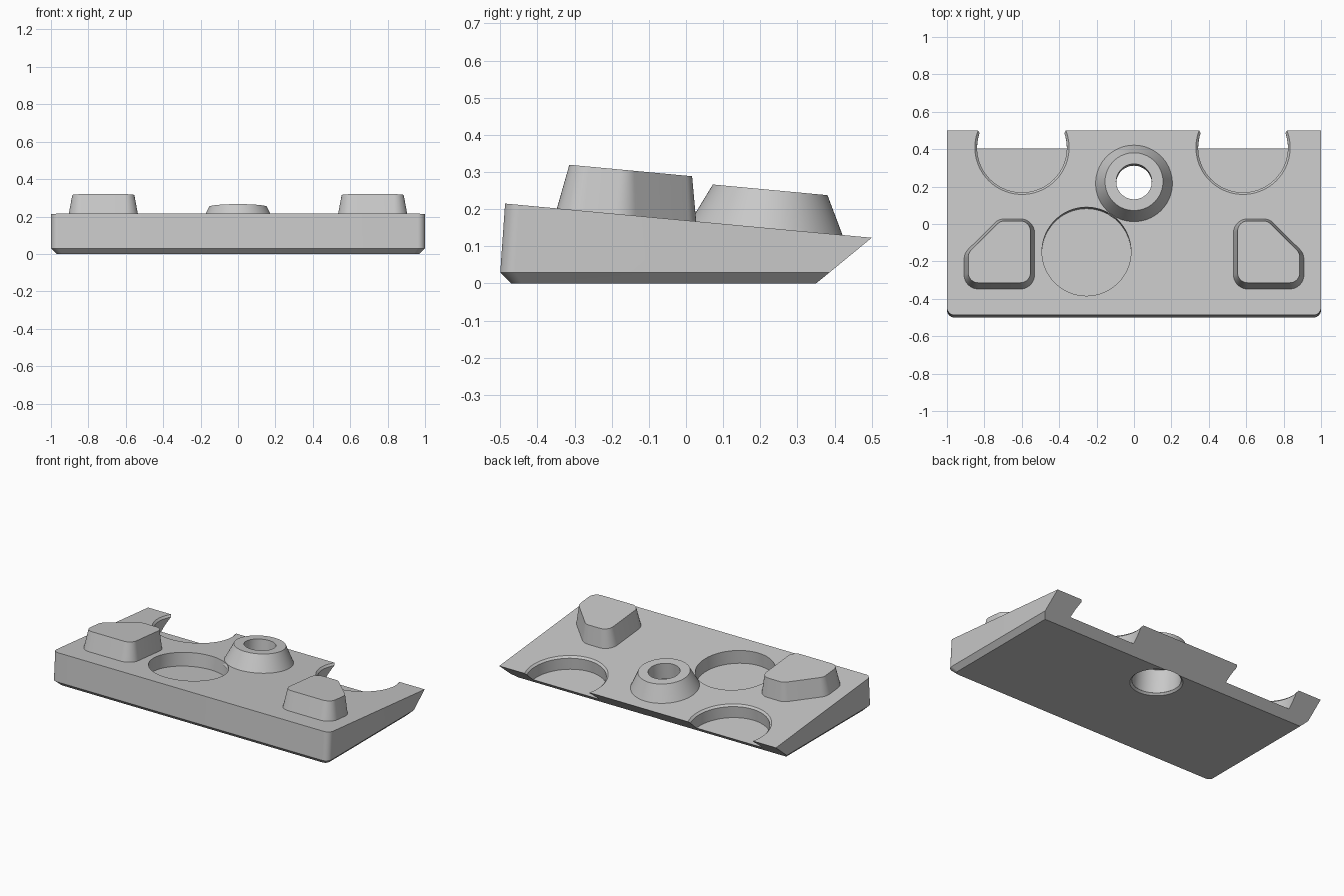
import bpy, bmesh, math
from mathutils import Matrix, Vector

if "Cube" in bpy.data.objects:
    bpy.data.objects.remove(bpy.data.objects["Cube"], do_unlink=True)

grey = bpy.data.materials.new("plain_grey")
grey.use_nodes = True
COLOUR = (0.58, 0.58, 0.58, 1)
grey.diffuse_color = COLOUR
grey.node_tree.nodes["Principled BSDF"].inputs["Base Color"].default_value = COLOUR

SLOPE = 0.0932
TILT = Matrix.Rotation(-math.atan(SLOPE), 4, "X")


def top_z(y):
    return 0.215 - (y + 0.487) * SLOPE


def on_top(x, y):
    return Matrix.Translation((x, y, top_z(y))) @ TILT


def loft(name, rings, matrix=Matrix()):
    """Skin a stack of equal-length closed rings and cap both ends."""
    bm = bmesh.new()
    loops = [[bm.verts.new(matrix @ Vector(p)) for p in ring] for ring in rings]
    for a, b in zip(loops, loops[1:]):
        for i in range(len(a)):
            j = (i + 1) % len(a)
            bm.faces.new((a[i], a[j], b[j], b[i]))
    bm.faces.new(loops[0])
    bm.faces.new(loops[-1])
    bmesh.ops.recalc_face_normals(bm, faces=bm.faces)
    mesh = bpy.data.meshes.new(name)
    bm.to_mesh(mesh)
    bm.free()
    mesh.materials.append(grey)
    obj = bpy.data.objects.new(name, mesh)
    bpy.context.collection.objects.link(obj)
    return obj


def turned(name, profile, matrix, steps=72):
    """Round part from (radius, height) pairs."""
    angles = [2 * math.pi * i / steps for i in range(steps)]
    return loft(name, [[(r * math.cos(a), r * math.sin(a), z) for a in angles]
                       for r, z in profile], matrix)


def rounded(corners, radii, z, steps=8):
    """Convex outline with filleted corners; z is a height or a function of y."""
    pts = []
    n = len(corners)
    for i, (corner, r) in enumerate(zip(corners, radii)):
        c = Vector(corner)
        u = (Vector(corners[i - 1]) - c).normalized()
        v = (Vector(corners[(i + 1) % n]) - c).normalized()
        if r == 0:
            pts.append(c)
            continue
        half = u.angle(v) / 2
        centre = c + (u + v).normalized() * r / math.sin(half)
        a = c + u * r / math.tan(half) - centre
        b = c + v * r / math.tan(half) - centre
        for k in range(steps + 1):
            t = k / steps
            pts.append(centre + a.lerp(b, t).normalized() * r)
    return [(p.x, p.y, z(p.y) if callable(z) else z) for p in pts]


def combine(target, tool, operation):
    mod = target.modifiers.new("combine", "BOOLEAN")
    mod.operation = operation
    mod.solver = "EXACT"
    mod.object = tool
    bpy.context.view_layer.objects.active = target
    bpy.ops.object.modifier_apply(modifier=mod.name)
    bpy.data.objects.remove(tool, do_unlink=True)


def slab_ring(w, front, back, r, z):
    box = [(-w, front), (w, front), (w, back), (-w, back)]
    return rounded(box, (r, r, 0, 0), z)


# Wedge plate with chamfered underside and undercut back edge
plate = loft("wedge_plate", [
    slab_ring(0.97, -0.47, 0.35, 0.03, 0),
    slab_ring(1, -0.5, 0.387, 0.04, 0.03),
    slab_ring(1, -0.487, 0.5, 0.04, top_z)])

# Round pockets: one in front, two breaking through the back edge
DEPTH = -0.087
front_pocket = turned("front_pocket", [(0.238, DEPTH), (0.238, 0.05)], on_top(-0.254, -0.147))
combine(plate, front_pocket, "DIFFERENCE")
for x in (-0.599, 0.583):
    back_pocket = turned("back_pocket", [(0.24, DEPTH), (0.24, -0.012), (0.27, 0.018)],
                         on_top(x, 0.409))
    combine(plate, back_pocket, "DIFFERENCE")


# Pair of tapered feet with one clipped corner
def foot_ring(inset, z, side):
    lo, hi, cut = -0.188 + inset, 0.188 - inset, 0.185 - 0.6 * inset
    pts = [(lo, lo), (hi, lo), (hi, hi - cut), (hi - cut, hi), (lo, hi)]
    ring = rounded(pts, [0.075 - inset] * len(pts), z)
    return [(side * x, y, h) for x, y, h in ring]


for side in (-1, 1):
    foot = loft("tapered_foot", [foot_ring(-0.004, -0.02, side), foot_ring(0.022, 0.12, side)],
                on_top(side * 0.72, -0.16))
    combine(plate, foot, "UNION")

# Conical boss with a stepped through hole
boss_place = on_top(0, 0.217)
combine(plate, turned("boss", [(0.215, -0.02), (0.155, 0.103)], boss_place), "UNION")
combine(plate, turned("bore", [(0.095, -0.05), (0.095, 0.2)], boss_place), "DIFFERENCE")
combine(plate, turned("counterbore", [(0.143, -0.25), (0.143, 0)], boss_place), "DIFFERENCE")
combine(plate, turned("bore_chamfer", [(0.165, -0.01), (0.143, 0.012)],
                      Matrix.Translation((0, 0.203, 0))), "DIFFERENCE")

bpy.ops.object.select_all(action="DESELECT")
plate.select_set(True)
bpy.context.view_layer.objects.active = plate
bpy.ops.object.shade_smooth_by_angle(angle=math.radians(25))
